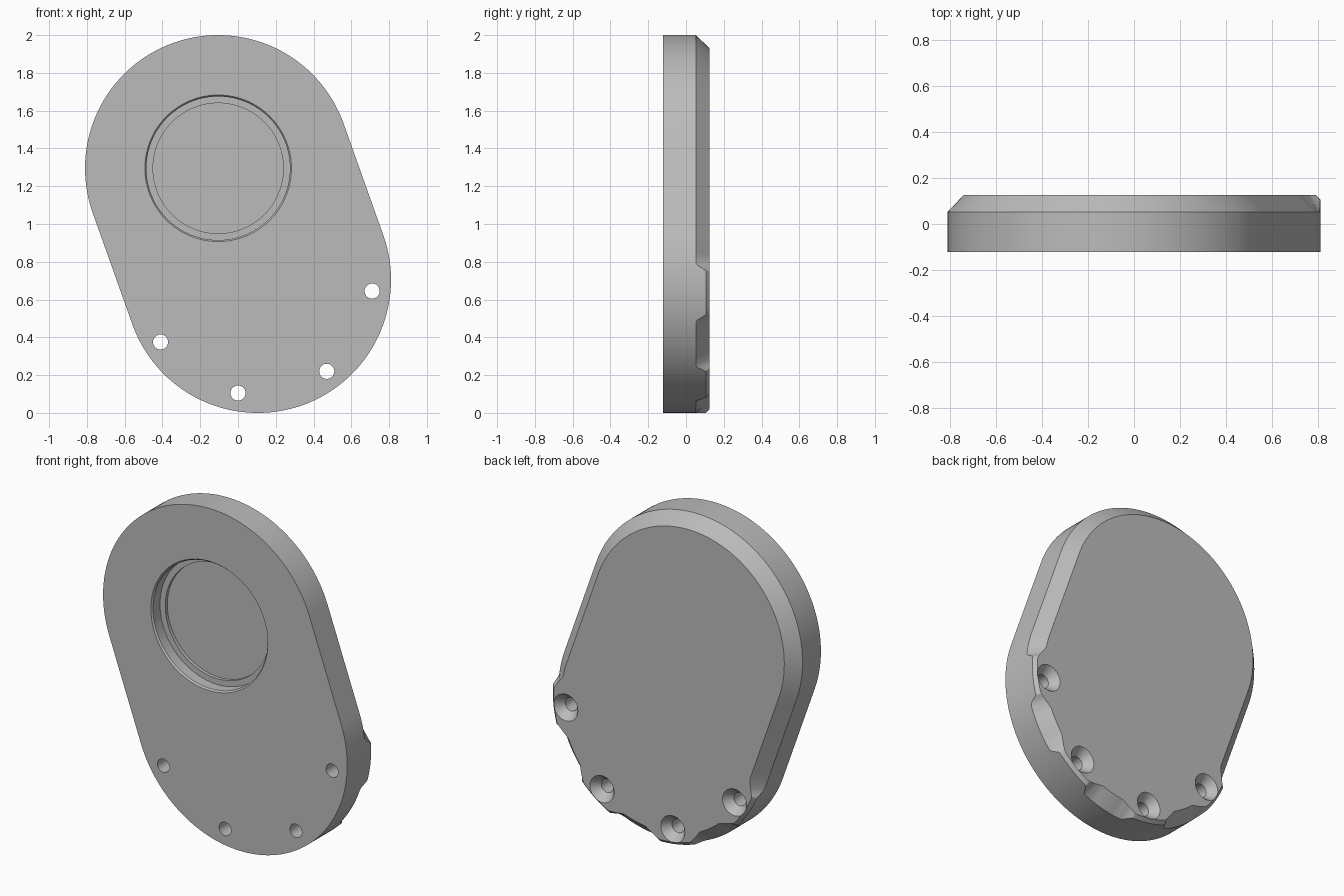
import bpy, bmesh
from math import sin, cos, pi, radians, sqrt, hypot, atan2

cube = bpy.data.objects.get("Cube")
if cube:
    bpy.data.objects.remove(cube)

FRONT, BACK, RADIUS = -0.122, 0.125, 0.705
CX, CZ = 0.105, 0.295            # arc centres sit at (CX, 1-CZ) and (-CX, 1+CZ)
HOLES = [(-0.41, 0.375), (0, 0.105), (0.47, 0.22), (0.71, 0.645)]

grey = bpy.data.materials.new("plain grey")
grey.use_nodes = True
colour = (0.5, 0.5, 0.5, 1)
grey.diffuse_color = colour
grey.node_tree.nodes["Principled BSDF"].inputs["Base Color"].default_value = colour


def make_object(name, bm):
    bmesh.ops.recalc_face_normals(bm, faces=bm.faces)
    mesh = bpy.data.meshes.new(name)
    bm.to_mesh(mesh)
    bm.free()
    mesh.materials.append(grey)
    obj = bpy.data.objects.new(name, mesh)
    bpy.context.collection.objects.link(obj)
    return obj


def loft(bm, rings):
    """Skin a stack of equal closed rings and cap both ends."""
    loops = [[bm.verts.new(p) for p in ring] for ring in rings]
    n = len(loops[0])
    for a, b in zip(loops, loops[1:]):
        for i in range(n):
            j = (i + 1) % n
            bm.faces.new((a[i], a[j], b[j], b[i]))
    bm.faces.new(loops[0])
    bm.faces.new(loops[-1])


def revolve(bm, x, z, profile, sides):
    """Turn (radius, y) pairs about an axis along y."""
    loft(bm, [[(x + r * cos(2 * pi * i / sides), y, z + r * sin(2 * pi * i / sides))
               for i in range(sides)] for r, y in profile])


def ramp(t, start, end):
    return min(1, max(0, (t - start) / (end - start)))


# Slanted stadium outline: position and outward normal for each sample
outline = []
tilt = atan2(2 * CZ, -2 * CX) - pi / 2
for side, count in ((1, 64), (-1, 160)):
    for i in range(count + 1):
        a = tilt + pi * i / count + (0 if side > 0 else pi)
        outline.append((-side * CX + RADIUS * cos(a), 1 + side * CZ + RADIUS * sin(a),
                        cos(a), sin(a)))
    # Straight flank towards the other arc
    x, z, nx, nz = outline[-1]
    for i in range(1, 12):
        f = i / 12
        outline.append((x + side * 2 * CX * f, z - side * 2 * CZ * f, nx, nz))

# Plate body: the back chamfer shrinks around each screw hole to leave a boss
front, shoulder, back = [], [], []
for x, z, nx, nz in outline:
    gap = min(hypot(x - hx, z - hz) for hx, hz in HOLES)
    t = sqrt(max(0, gap * gap - 0.0095))
    depth = 0.02 + 0.053 * ramp(t, 0.11, 0.14)
    inset = 0.02 + 0.05 * ramp(t, 0.10, 0.19)
    front.append((x, FRONT, z))
    shoulder.append((x, BACK - depth, z))
    back.append((x - inset * nx, BACK, z - inset * nz))
bm = bmesh.new()
loft(bm, [front, shoulder, back])
plate = make_object("plate", bm)

# Cutter: stepped round pocket in front, countersunk holes from the back
bm = bmesh.new()
revolve(bm, -CX, 1 + CZ, [(0.388, FRONT - 0.05), (0.388, FRONT), (0.38, FRONT + 0.01),
                          (0.38, FRONT + 0.075), (0.345, FRONT + 0.075),
                          (0.345, FRONT + 0.095)], 96)
for hx, hz in HOLES:
    revolve(bm, hx, hz, [(0.04, FRONT - 0.05), (0.04, BACK - 0.05),
                         (0.08, BACK), (0.08, BACK + 0.05)], 32)
cutter = make_object("pocket_and_hole_cutter", bm)
cutter.hide_render = True

cut = plate.modifiers.new("cut", "BOOLEAN")
cut.operation = "DIFFERENCE"
cut.solver = "EXACT"
cut.object = cutter
bpy.ops.object.select_all(action="DESELECT")
bpy.context.view_layer.objects.active = plate
plate.select_set(True)
bpy.ops.object.modifier_apply(modifier=cut.name)
bpy.data.objects.remove(cutter)
bpy.ops.object.shade_smooth_by_angle(angle=radians(20))
